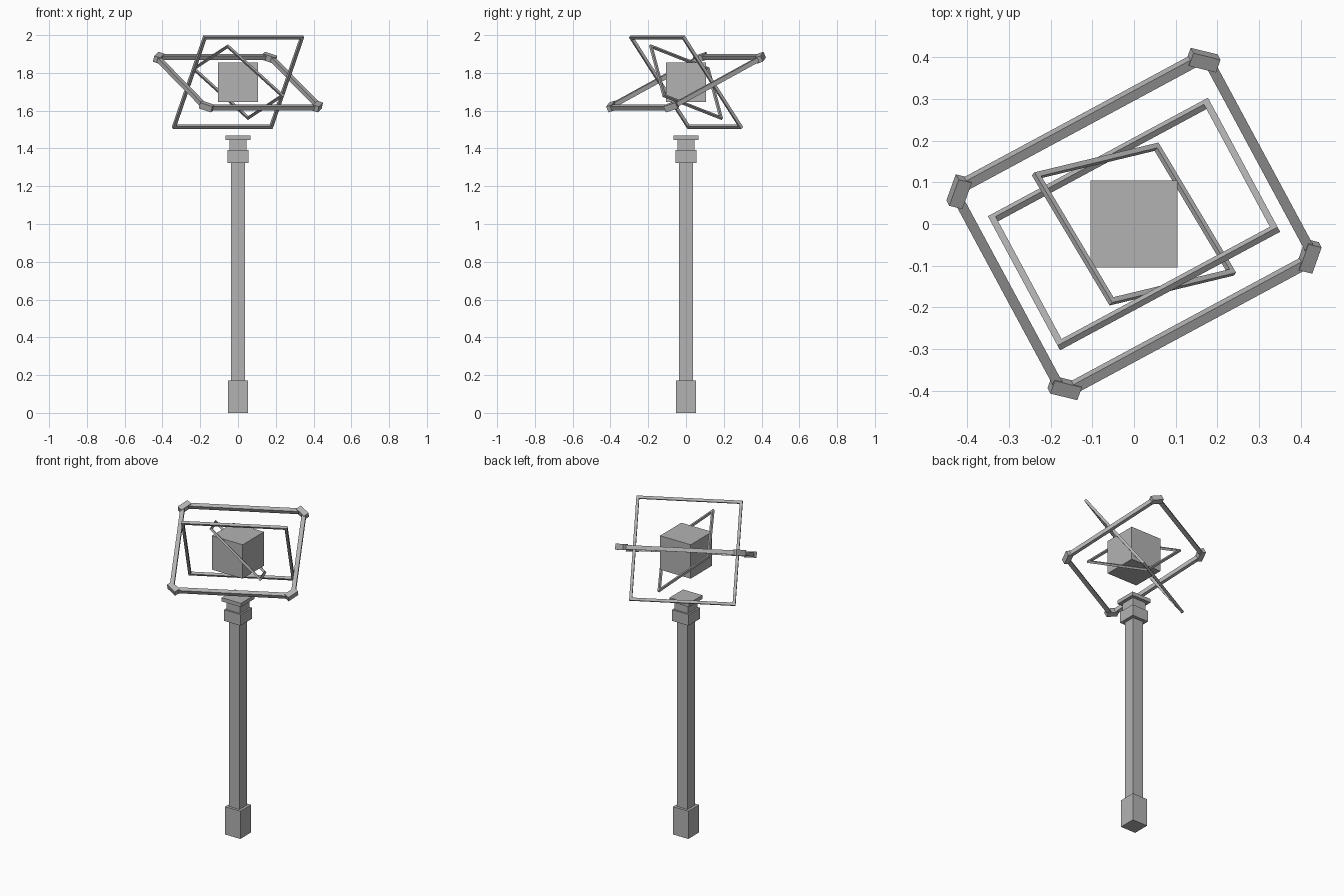
import bpy, bmesh
from math import radians, sin, cos
from mathutils import Vector, Matrix

old = bpy.data.objects.get("Cube")
if old:
    bpy.data.objects.remove(old, do_unlink=True)

stone = bpy.data.materials.new("stone_grey")
stone.use_nodes = True
GREY = (0.45, 0.45, 0.45, 1)
stone.diffuse_color = GREY
stone.node_tree.nodes["Principled BSDF"].inputs["Base Color"].default_value = GREY

CENTRE = Vector((0, 0, 1.751))


def finish(name, bm, matrix=Matrix()):
    bmesh.ops.recalc_face_normals(bm, faces=bm.faces)
    mesh = bpy.data.meshes.new(name)
    bm.to_mesh(mesh)
    bm.free()
    mesh.materials.append(stone)
    obj = bpy.data.objects.new(name, mesh)
    obj.matrix_world = matrix
    bpy.context.collection.objects.link(obj)
    return obj


def add_box(bm, size, centre, turn=0):
    place = (Matrix.Translation(centre) @ Matrix.Rotation(turn, 4, 'Z')
             @ Matrix.Diagonal((*size, 1)))
    bmesh.ops.create_cube(bm, size=1, matrix=place)


def block(name, half, z0, z1):
    bm = bmesh.new()
    add_box(bm, (2 * half, 2 * half, z1 - z0), (0, 0, (z0 + z1) / 2))
    return finish(name, bm)


def plane_matrix(u, v):
    """Local x along u, local y along v, centred on the floating cube."""
    u = Vector(u).normalized()
    n = u.cross(Vector(v)).normalized()
    axes = Matrix((u, n.cross(u), n)).transposed().to_4x4()
    return Matrix.Translation(CENTRE) @ axes


def square_frame(name, hx, hy, bar, matrix):
    """Mitred rectangular ring with a square section; hx, hy are outer halves."""
    bm = bmesh.new()
    section = [(0, -1), (0, 1), (1, 1), (1, -1)]
    rings = []
    for sx, sy in [(1, 1), (-1, 1), (-1, -1), (1, -1)]:
        rings.append([bm.verts.new((sx * (hx - i * bar), sy * (hy - i * bar), k * bar / 2))
                      for i, k in section])
    for a in range(4):
        p, q = rings[a], rings[(a + 1) % 4]
        for i in range(4):
            j = (i + 1) % 4
            bm.faces.new((p[i], p[j], q[j], q[i]))
    return finish(name, bm, matrix)


def tilted(angle):
    """Plane turned about the vertical, then tilted about its own long axis."""
    yaw, t = radians(28.3), radians(angle)
    return plane_matrix((cos(yaw), sin(yaw), 0),
                        (-sin(yaw) * cos(t), cos(yaw) * cos(t), sin(t)))


# Column
block("column_base", 0.052, 0, 0.172)
block("column_shaft", 0.036, 0.172, 1.323)
block("column_collar", 0.056, 1.323, 1.392)
block("column_neck", 0.046, 1.392, 1.445)
block("column_cap", 0.066, 1.445, 1.468)

# Floating cube
cube = block("floating_cube", 0.105, CENTRE.z - 0.105, CENTRE.z + 0.105)

# Inner and middle rings
square_frame("inner_frame", 0.192, 0.204, 0.013,
             plane_matrix((-0.185, 0.31, -0.122), (0.297, 0.073, -0.27)))
square_frame("middle_frame", 0.3, 0.3, 0.016, tilted(-54))

# Outer ring: four rails joined by thicker diagonal corner blocks
outer = tilted(25.8)
HX, HY, RAIL = 0.343, 0.307, 0.024
rails, corners = bmesh.new(), bmesh.new()
for s in (1, -1):
    add_box(rails, (2 * HX - 0.06, RAIL, RAIL), (0, s * HY, 0))
    add_box(rails, (RAIL, 2 * HY - 0.06, RAIL), (s * HX, 0, 0))
    for t in (1, -1):
        add_box(corners, (0.07, 0.034, 0.034),
                (s * (HX - 0.01), t * (HY - 0.01), 0), radians(-45 * s * t))
finish("outer_frame_rails", rails, outer)
finish("outer_frame_corners", corners, outer)
